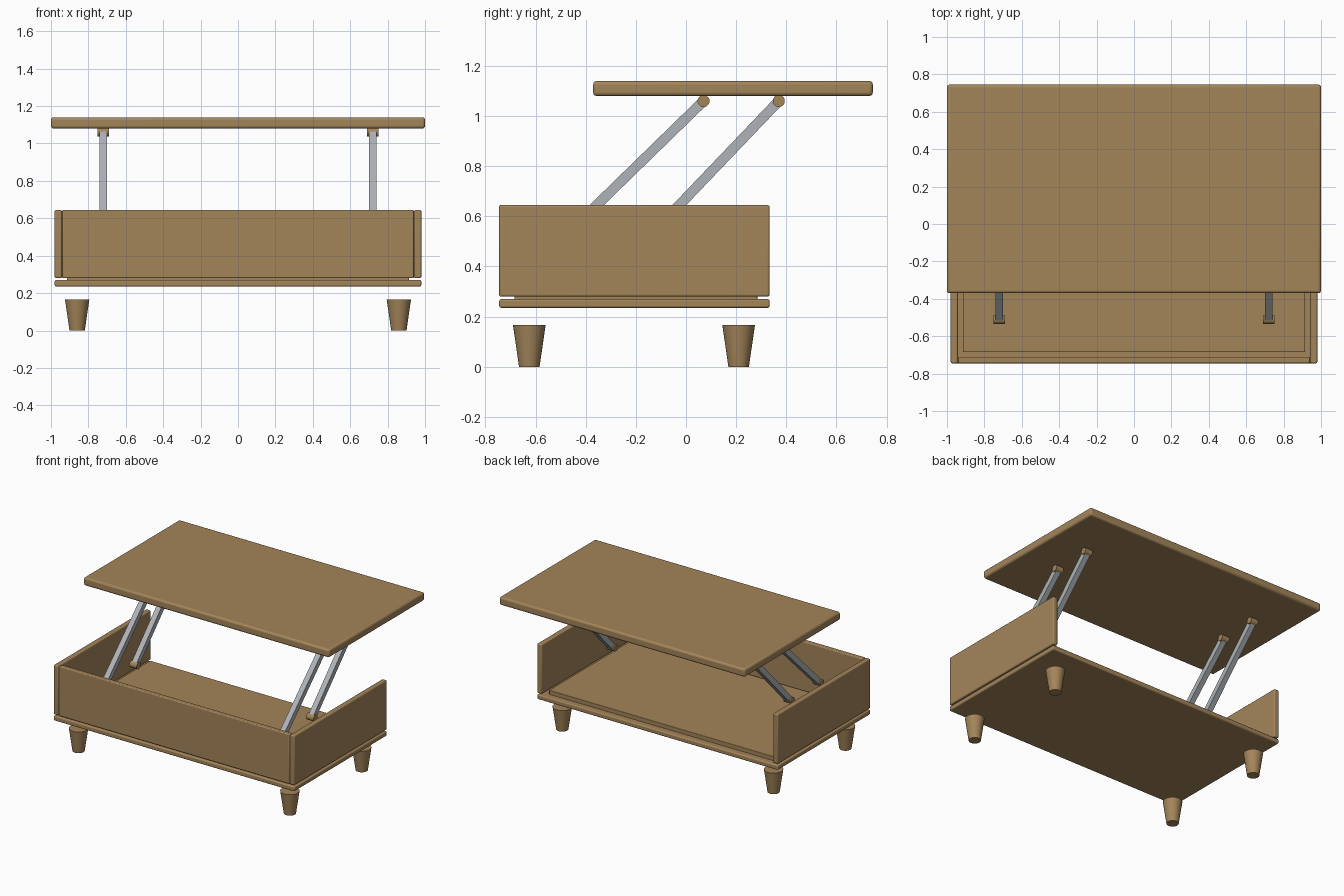
import bpy
import math
from mathutils import Vector

cube = bpy.data.objects.get("Cube")
if cube:
    bpy.data.objects.remove(cube, do_unlink=True)


def material(name, color):
    mat = bpy.data.materials.new(name)
    mat.use_nodes = True
    mat.diffuse_color = color
    mat.node_tree.nodes["Principled BSDF"].inputs["Base Color"].default_value = color
    return mat


wood = material("warm_wood", (0.37, 0.235, 0.102, 1))
steel = material("grey_steel", (0.43, 0.455, 0.48, 1))


def finish(obj, name, mat):
    obj.name = name
    obj.data.materials.append(mat)
    bpy.ops.object.shade_smooth_by_angle(angle=math.radians(35))
    return obj


def board(name, low, high, bevel=0.008):
    """Wooden board between two corners, with softened edges."""
    low, high = Vector(low), Vector(high)
    bpy.ops.mesh.primitive_cube_add(size=1, location=(low + high) / 2)
    obj = bpy.context.object
    obj.scale = high - low
    bpy.ops.object.transform_apply(location=False, rotation=False, scale=True)
    mod = obj.modifiers.new("soft_edges", "BEVEL")
    mod.width = bevel
    mod.segments = 3
    return finish(obj, name, wood)


def hinge(name, x, y, z):
    """Short wooden barrel lying along x."""
    bpy.ops.mesh.primitive_cylinder_add(vertices=20, radius=0.024, depth=0.06,
                                        location=(x, y, z),
                                        rotation=(0, math.pi / 2, 0))
    return finish(bpy.context.object, name, wood)


def arm(name, start, end):
    """Square steel bar between two points."""
    start, end = Vector(start), Vector(end)
    span = end - start
    bpy.ops.mesh.primitive_cube_add(size=1, location=(start + end) / 2)
    obj = bpy.context.object
    obj.scale = (0.04, 0.04, span.length)
    obj.rotation_euler = (math.atan2(-span.y, span.z), 0, 0)
    return finish(obj, name, steel)


# Lifted top
board("table_top", (-1, -0.37, 1.08), (1, 0.745, 1.14), 0.014)

# Storage box, open at the back
board("base_board", (-0.98, -0.745, 0.235), (0.98, 0.333, 0.27))
board("inner_floor", (-0.915, -0.685, 0.262), (0.915, 0.285, 0.3), 0.003)
board("front_panel", (-0.94, -0.745, 0.28), (0.94, -0.71, 0.645), 0.006)

for side, s in (("left", 1), ("right", -1)):
    inner, outer = sorted((s * 0.942, s * 0.98))
    board(f"{side}_side_panel", (inner, -0.745, 0.28), (outer, 0.333, 0.645))

    # Parallel lift arms with a hinge at each end
    x = s * 0.72
    for place, y_low, y_high in (("front", -0.51, 0.07), ("rear", -0.17, 0.37)):
        low, high = (x, y_low, 0.495), (x, y_high, 1.06)
        arm(f"{side}_{place}_lift_arm", low, high)
        hinge(f"{side}_{place}_lower_hinge", *low)
        hinge(f"{side}_{place}_upper_hinge", *high)

    # Tapered feet
    for place, y in (("front", -0.625), ("rear", 0.21)):
        bpy.ops.mesh.primitive_cone_add(vertices=32, radius1=0.041, radius2=0.065,
                                        depth=0.166, location=(s * 0.86, y, 0.083))
        finish(bpy.context.object, f"{side}_{place}_leg", wood)
